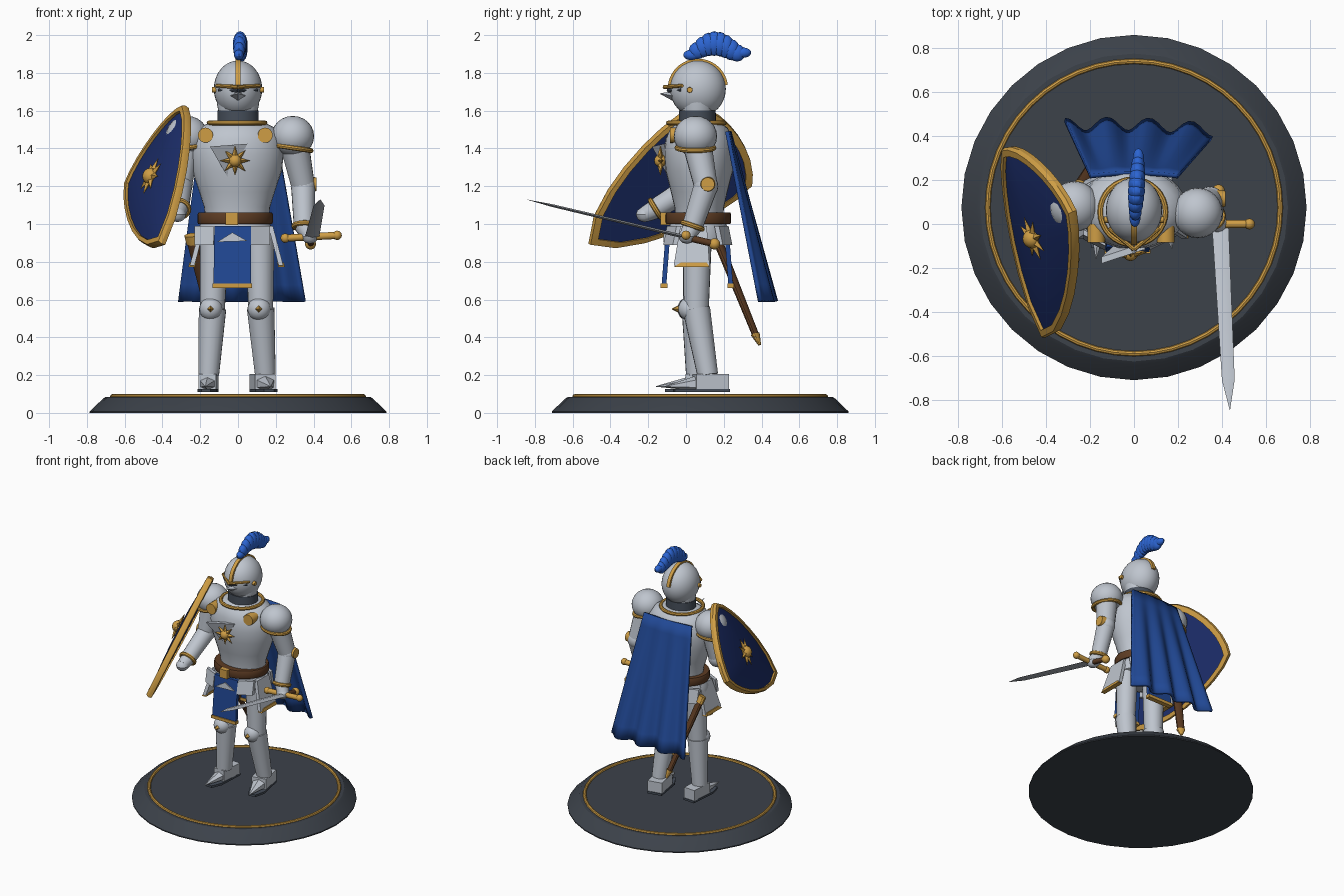
import bpy, bmesh
from math import sin, cos, pi, radians
from mathutils import Matrix, Vector as V

old = bpy.data.objects.get("Cube")
if old:
    bpy.data.objects.remove(old, do_unlink=True)


def material(name, *rgb):
    m = bpy.data.materials.new(name)
    m.use_nodes = True
    m.diffuse_color = (*rgb, 1)
    m.node_tree.nodes["Principled BSDF"].inputs["Base Color"].default_value = (*rgb, 1)
    return m


SILVER = material("silver", .52, .56, .62)
GOLD = material("gold", .62, .34, .06)
BLUE = material("cape blue", .015, .065, .30)
NAVY = material("shield navy", .012, .028, .15)
PLUME = material("plume blue", .025, .13, .65)
STONE = material("dark stone", .045, .054, .068)
DARK = material("dark steel", .06, .075, .1)
BROWN = material("brown leather", .11, .045, .017)
parts = []


def finish(name, bm, mat, M=Matrix()):
    bmesh.ops.recalc_face_normals(bm, faces=bm.faces)
    me = bpy.data.meshes.new(name)
    bm.to_mesh(me)
    bm.free()
    me.transform(M)
    me.materials.append(mat)
    ob = bpy.data.objects.new(name, me)
    bpy.context.collection.objects.link(ob)
    parts.append(ob)
    return ob


def ball(name, c, r, mat, n=20):
    bm = bmesh.new()
    bmesh.ops.create_uvsphere(bm, u_segments=n, v_segments=n // 2, radius=1)
    size = r if isinstance(r, tuple) else (r, r, r)
    return finish(name, bm, mat, Matrix.LocRotScale(V(c), None, V(size)))


def rod(name, a, b, r1, r2, mat, n=18, flat=1):
    """Tapered cylinder from a to b, optionally flattened."""
    a, b = V(a), V(b)
    bm = bmesh.new()
    bmesh.ops.create_cone(bm, cap_ends=True, segments=n, radius1=r1, radius2=r2, depth=(b - a).length)
    return finish(name, bm, mat, Matrix.LocRotScale((a + b) / 2, (b - a).to_track_quat('Z', 'Y'), V((1, flat, 1))))


def loft(name, rings, mat, M=Matrix(), wrap=False):
    """Skin a list of closed rings; caps the ends unless wrapped."""
    bm = bmesh.new()
    rows = [[bm.verts.new(p) for p in ring] for ring in rings]
    for r, s in zip(rows, rows[1:] + rows[:1] if wrap else rows[1:]):
        for i in range(len(r)):
            j = (i + 1) % len(r)
            bm.faces.new((r[i], r[j], s[j], s[i]))
    if not wrap:
        bm.faces.new(rows[0])
        bm.faces.new(rows[-1])
    return finish(name, bm, mat, M)


def lathe(name, c, profile, mat, ratio=1, n=32):
    rings = [[(c[0] + r * cos(2 * pi * i / n), c[1] + r * ratio * sin(2 * pi * i / n), z)
              for i in range(n)] for r, z in profile]
    return loft(name, rings, mat)


def hoop(name, c, axis, R, r, mat, n=32):
    rings = [[((R + r * cos(t)) * cos(a), (R + r * cos(t)) * sin(a), r * sin(t))
              for t in [k * pi / 4 for k in range(8)]] for a in [2 * pi * i / n for i in range(n)]]
    M = Matrix.LocRotScale(V(c), V(axis).to_track_quat('Z', 'Y'), None)
    return loft(name, rings, mat, M, wrap=True)


def panel(name, pts, depth, mat, M=Matrix()):
    """Flat polygon thickened along the vector depth."""
    low = [V(p) for p in pts]
    return loft(name, [low, [p + V(depth) for p in low]], mat, M)


def star(name, c, axis, R, mat):
    """Eight-rayed sun with a domed hub."""
    bm = bmesh.new()
    tip, back = bm.verts.new((0, 0, .025)), bm.verts.new((0, 0, -.02))
    rim = [bm.verts.new((R * k * cos(i * pi / 8), R * k * sin(i * pi / 8), 0))
           for i in range(16) for k in [.45 if i % 2 else 1]]
    for i in range(16):
        for p in (tip, back):
            bm.faces.new((rim[i], rim[(i + 1) % 16], p))
    q = V(axis).to_track_quat('Z', 'Y')
    finish(name, bm, mat, Matrix.LocRotScale(V(c), q, None))
    ball(name + "_hub", c, R * .42, mat, 16)


# Round plinth
lathe("plinth", (0, .075), [(.785, 0), (.785, .008), (.715, .075), (.70, .085)], STONE)
hoop("plinth_ring", (0, .075, .087), (0, 0, 1), .665, .012, GOLD, 48)

# Torso, collar and belt
lathe("cuirass", (-.005, .07), [(.17, 1.04), (.175, 1.09), (.2, 1.17), (.237, 1.28), (.247, 1.37),
                                (.238, 1.45), (.2, 1.51), (.14, 1.54)], SILVER, .75)
hoop("collar", (-.005, .055, 1.535), (0, 0, 1), .148, .013, GOLD)
lathe("neck", (0, .06), [(.11, 1.52), (.108, 1.6)], DARK, .9)
lathe("belt", (-.015, .065), [(.195, 1.0), (.2, 1.01), (.2, 1.05), (.195, 1.06)], BROWN, .87)
panel("buckle", [(-.065, -.135, .995), (0, -.135, .995), (0, -.135, 1.06), (-.065, -.135, 1.06)], (0, .05, 0), GOLD)
lathe("hip_skirt", (-.015, .065), [(.18, 1.01), (.2, .97), (.2, .91), (.15, .89)], SILVER, .8)
panel("chest_plate", [(-.148, -.18, 1.41), (.05, -.115, 1.425), (-.05, -.09, 1.24)], (0, .03, 0), SILVER)
star("chest_star", (-.016, -.135, 1.335), (.1, -1, 0), .08, GOLD)
for x in (-.172, .144):
    rod("chest_boss", (x, -.085, 1.47), (x, .0, 1.47), .04, .04, GOLD)

# Helmet
ball("helmet", (0, .063, 1.715), (.128, .148, .15), SILVER, 32)
lathe("helmet_jaw", (0, .06), [(.1, 1.575), (.112, 1.64), (.115, 1.7)], SILVER, .85)
arc = [radians(4 + 8 * i) for i in range(22)]
loft("helmet_crest", [[(x, .063 - r * cos(a), 1.715 + r * sin(a)) for x, r in
                       ((-.015, .14), (-.013, .16), (.013, .16), (.015, .14))] for a in arc], GOLD)
for s in (-1, 1):
    rod("visor_brow", (0, -.115, 1.725), (s * .115, -.02, 1.732), .011, .009, GOLD, 8)
    rod("visor_slit", (0, -.092, 1.708), (s * .1, -.025, 1.71), .012, .01, DARK, 8)
    rod("helmet_rivet", (s * .11, .02, 1.71), (s * .137, .02, 1.71), .016, .014, GOLD, 12)
rod("visor_beak", (0, -.03, 1.672), (0, -.135, 1.69), .065, .004, SILVER, 4, .6)

# Plume made of overlapping tufts
for i in range(10):
    t = i / 9
    ball("plume_tuft", (.004 + .016 * t, .03 + .27 * t, 1.895 + .055 * sin(pi * min(t * 1.15, 1)) + .012 * t),
         (.026 + .014 * sin(pi * t), .045, .028 + .038 * sin(pi * t) ** .7), PLUME, 14)

# Arms: shoulder, elbow, wrist, hand, outward side of the elbow disc
for side, sh, el, wr, hand, out in (
        ("left", (.29, .05, 1.465), (.345, .105, 1.2), (.35, .035, .99), (.38, .005, .935), 1),
        ("right", (-.27, .08, 1.465), (-.305, .05, 1.21), (-.315, -.16, 1.08), (-.32, -.22, 1.05), -1)):
    sh, el, wr, hand = V(sh), V(el), V(wr), V(hand)
    ball(side + "_pauldron", sh, (.113, .115, .107), SILVER, 24)
    hoop(side + "_pauldron_rim", sh - V((0, 0, .062)), (.15 * out, 0, 1), .098, .013, GOLD)
    rod(side + "_upper_arm", sh, el, .08, .062, SILVER)
    ball(side + "_elbow", el, .066, SILVER)
    rod(side + "_elbow_disc", el + V((out * .03, .01, .01)), el + V((out * .07, .01, .01)), .043, .036, GOLD)
    rod(side + "_forearm", el, wr, .064, .055, SILVER)
    hoop(side + "_cuff", wr, wr - el, .054, .014, GOLD, 20)
    rod(side + "_gauntlet", wr, hand, .052, .042, SILVER, 12)
    ball(side + "_hand", hand, (.045, .045, .04), SILVER, 12)

# Sword
hilt, tip = V((.392, 0, .93)), V((.436, -.845, 1.13))
d = (tip - hilt).normalized()
neck = tip - d * .14
rod("sword_blade", hilt, neck, .038, .029, SILVER, 4, .25)
rod("sword_point", neck, tip, .029, .001, SILVER, 4, .25)
rod("sword_grip", hilt, hilt - d * .15, .018, .018, BROWN, 12)
ball("sword_pommel", hilt - d * .155, .03, GOLD, 14)
rod("sword_guard", (.25, 0, .925), (.525, 0, .94), .019, .019, GOLD, 12)
for x, z in ((.25, .925), (.525, .94)):
    ball("sword_guard_end", (x, 0, z), .025, GOLD, 12)

# Shield, built flat and then placed along its tilted axes
across, down = V((.32, -.3, .43)).normalized(), V((.03, -.71, -.515)).normalized()
face = across.cross(-down).normalized()
M = Matrix((across, face.cross(across), face)).transposed().to_4x4()
M.translation = (-.43, .2, 1.415)
half = [(.08, .085), (.16, .07), (.24, .038), (.295, 0), (.31, -.1), (.305, -.22), (.285, -.35),
        (.245, -.5), (.19, -.64), (.11, -.78)]
edge = [(0, .09)] + half + [(0, -.88)] + [(-x, y) for x, y in reversed(half)]


def outline(s, w):
    return [(x * s, (y + .33) * s - .33, w) for x, y in edge]


loft("shield_face", [outline(s, w) for s, w in
                     ((.96, -.012), (.96, .008), (.8, .02), (.6, .031), (.4, .037), (.1, .042))], NAVY, M)
loft("shield_rim", [outline(s, w) for s, w in
                    ((1, -.018), (1.01, .005), (.99, .024), (.92, .026), (.91, -.022))], GOLD, M, wrap=True)
star("shield_star", M @ V((0, -.31, .05)), face, .105, GOLD)

# Tassets and tabards
for s, x0, x1 in ((-1, -.2, -.255), (1, .185, .24)):
    def plate(z0, z1, lift=0):
        f = lambda z: x0 + (x1 - x0) * (.99 - z) / .21 + s * lift
        return [(f(z0), -.03, z0), (f(z0), .11, z0), (f(z1), .125, z1), (f(z1), -.065, z1)]
    panel("side_tasset", plate(.99, .78), (-s * .025, 0, 0), SILVER)
    panel("side_tasset_trim", plate(.795, .772, .006), (-s * .035, 0, 0), GOLD)
    a, b = (-.03 + s * .1, -.03 + s * .2)
    for name, y, dy, k in (("front", -.1, .025, -1), ("back", .225, -.025, 1)):
        panel(name + "_tasset", [(a, y, .99), (b, y - k * .05, .99), (b, y - k * .03, .89), (a, y + k * .02, .89)],
              (0, dy, 0), SILVER)
for name, y, k in (("front", -.105, -1), ("back", .225, 1)):
    panel(name + "_tabard", [(-.125, y, .99), (.07, y, .99), (.07, y + k * .025, .665), (-.13, y + k * .025, .665)],
          (0, -k * .025, 0), BLUE)
    y += k * .03
    panel(name + "_tabard_trim", [(-.135, y, .685), (.075, y, .685), (.075, y, .662), (-.135, y, .662)],
          (0, -k * .036, 0), GOLD)
panel("tabard_chevron", [(-.11, -.12, .905), (-.03, -.117, .955), (.05, -.12, .91)], (0, .008, 0), SILVER)

# Cape, flaring into folds toward the hem
bm = bmesh.new()
NU, NV = 32, 10
grid = []
for j in range(NV + 1):
    t = j / NV
    left, right = -.2 - .115 * t, .2 + .155 * t
    grid.append([bm.verts.new((left + (right - left) * i / NU,
                               .217 + .215 * t + .014 * sin(pi * i / NU)
                               + .03 * t * cos(7 * pi * i / NU) + .012 * t * (1 - 2 * i / NU),
                               1.49 - .9 * t)) for i in range(NU + 1)])
for r, s in zip(grid, grid[1:]):
    for i in range(NU):
        bm.faces.new((r[i], r[i + 1], s[i + 1], s[i]))
cape = finish("cape", bm, BLUE)
mod = cape.modifiers.new("thickness", 'SOLIDIFY')
mod.thickness, mod.offset = .02, 0

# Scabbard
top, end = V((-.245, .16, .93)), V((-.105, .39, .36))
along = end - top
rod("scabbard", top, top + along * .93, .036, .026, BROWN, 12, .6)
rod("scabbard_mouth", top - along * .02, top + along * .06, .04, .04, GOLD, 12, .65)
rod("scabbard_chape", top + along * .9, end, .031, .01, GOLD, 12, .7)

# Legs and feet: hip, knee, ankle, foot origin, foot turn, foot half width
for side, hip, knee, ankle, foot, turn, w in (
        ("left", (.115, .06, .95), (.12, .055, .55), (.145, .115, .2), (.145, .045, 0), 10, .055),
        ("right", (-.125, .06, .95), (-.135, .05, .55), (-.155, .055, .2), (-.162, .0, 0), -4, .046)):
    rod(side + "_thigh", hip, knee, .078, .066, SILVER)
    ball(side + "_knee", (knee[0] - .008, knee[1] - .035, .55), .062, SILVER)
    x, y = knee[0] - .01, knee[1] - .09
    rod(side + "_knee_spike", (x, y, .55), (x, y - .035, .55), .02, .002, GOLD, 4)
    rod(side + "_shin", knee, ankle, .073, .055, SILVER)
    F = Matrix.Translation(foot) @ Matrix.Rotation(radians(turn), 4, 'Z')
    panel(side + "_sole", [(-w, .18, .11), (w, .18, .11), (w * 1.1, -.03, .11), (w * .5, -.11, .11),
                           (-w * .5, -.11, .11), (-w * 1.1, -.03, .11)], (0, 0, .016), DARK, F)
    panel(side + "_sabaton", [(-w, .175, .126), (w, .175, .126), (w, 0, .126), (-w, 0, .126)],
          (0, 0, .08), SILVER, F)
    rod(side + "_toe", F @ V((0, .01, .155)), F @ V((0, -.16, .14)), w, .002, SILVER, 6, .75)

# Smooth shading with crisp edges
bpy.ops.object.select_all(action='DESELECT')
for ob in parts:
    ob.select_set(True)
bpy.context.view_layer.objects.active = parts[0]
bpy.ops.object.shade_smooth_by_angle(angle=radians(32))
